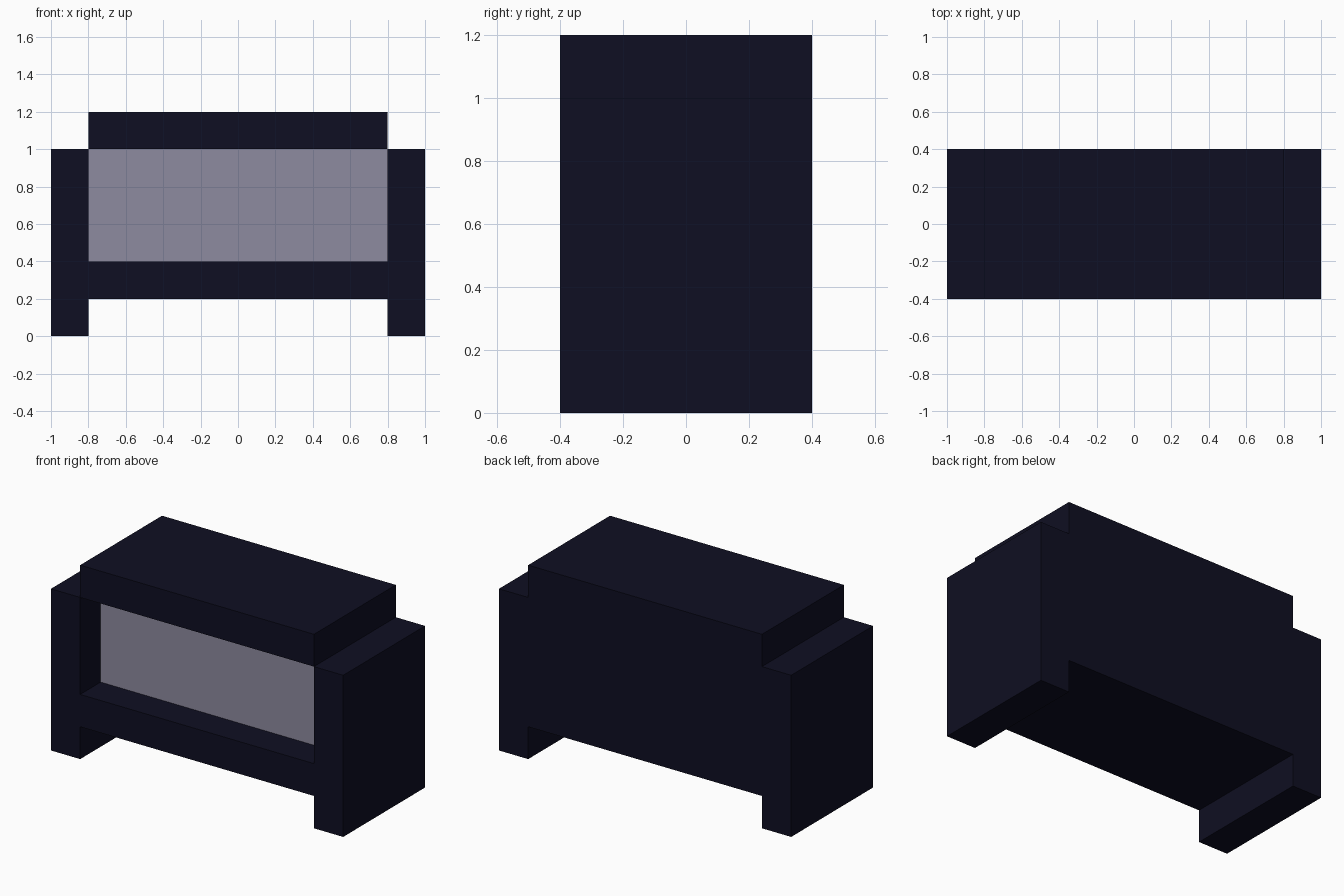
import bpy, bmesh
from mathutils import Vector

cube = bpy.data.objects.get("Cube")
if cube:
    bpy.data.objects.remove(cube, do_unlink=True)


def material(name, rgb):
    m = bpy.data.materials.new(name)
    m.use_nodes = True
    m.diffuse_color = (*rgb, 1)
    m.node_tree.nodes["Principled BSDF"].inputs["Base Color"].default_value = (*rgb, 1)
    return m


navy = material("dark_navy", (0.0045, 0.0045, 0.016))
grey = material("screen_grey", (0.27, 0.256, 0.35))


def extrude_profile(name, profile, x0, x1, mats):
    """Sweep a closed (y, z) profile from x0 to x1."""
    bm = bmesh.new()
    face = bm.faces.new([bm.verts.new((x0, y, z)) for y, z in profile])
    new = bmesh.ops.extrude_face_region(bm, geom=[face])["geom"]
    bmesh.ops.translate(bm, vec=Vector((x1 - x0, 0, 0)),
                        verts=[v for v in new if isinstance(v, bmesh.types.BMVert)])
    bmesh.ops.recalc_face_normals(bm, faces=bm.faces)
    # The recessed front-facing panel is the screen
    for f in bm.faces:
        c = f.calc_center_median()
        if len(mats) > 1 and f.normal.y < -0.9 and c.y > -DEPTH + 0.1:
            f.material_index = 1
    mesh = bpy.data.meshes.new(name)
    bm.to_mesh(mesh)
    bm.free()
    for m in mats:
        mesh.materials.append(m)
    obj = bpy.data.objects.new(name, mesh)
    bpy.context.collection.objects.link(obj)
    return obj


DEPTH, INNER, OUTER = 0.4, 0.8, 1.0

# Central body: C-shaped section with the recessed screen between sill and top
extrude_profile("cabinet_body",
                [(-DEPTH, 0.2), (DEPTH, 0.2), (DEPTH, 1.2), (-DEPTH, 1.2),
                 (-DEPTH, 1.0), (-0.2, 1.0), (-0.2, 0.4), (-DEPTH, 0.4)],
                -INNER, INNER, [navy, grey])

# Side panels that also act as legs
for side, s in (("left", 1), ("right", -1)):
    extrude_profile(side + "_side_panel",
                    [(-DEPTH, 0), (DEPTH, 0), (DEPTH, 1.0), (-DEPTH, 1.0)],
                    s * INNER, s * OUTER, [navy])
